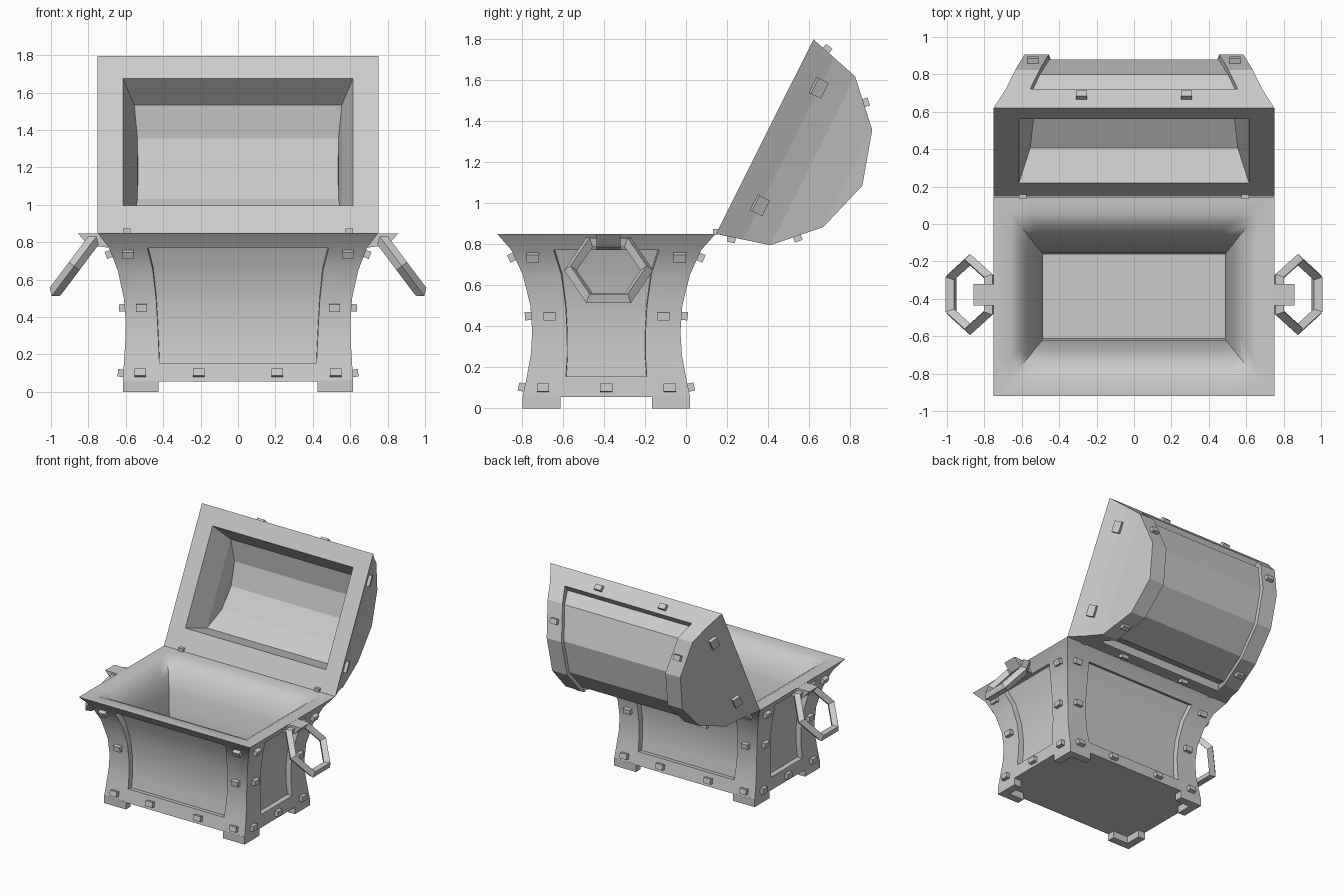
import bpy, bmesh
from math import radians
from mathutils import Vector, Matrix

if "Cube" in bpy.data.objects:
    bpy.data.objects.remove(bpy.data.objects["Cube"])

CY = -0.388                      # y centre of the body
# outer body profile: z, half width, half depth, corner post width
OUT = [(.055, .615, .408, .19), (.155, .61, .387, .19), (.26, .603, .368, .178), (.37, .60, .361, .17),
       (.5, .61, .37, .172), (.65, .643, .407, .188), (.77, .69, .462, .205), (.85, .75, .532, .205)]
# inner body profile, from rounded rim down to floor
INN = [(.85, .66, .44, .1), (.825, .615, .385, .1), (.75, .56, .32, .1), (.65, .53, .28, .1),
       (.37, .49, .232, .1), (.12, .487, .225, .1)]


def finish(bm, name, smooth=False):
    bmesh.ops.recalc_face_normals(bm, faces=bm.faces)
    me = bpy.data.meshes.new(name)
    bm.to_mesh(me)
    bm.free()
    ob = bpy.data.objects.new(name, me)
    bpy.context.collection.objects.link(ob)
    if smooth:
        bpy.ops.object.select_all(action='DESELECT')
        ob.select_set(True)
        bpy.context.view_layer.objects.active = ob
        bpy.ops.object.shade_smooth_by_angle(angle=radians(40))
    return ob


def box(bm, c, size, rot=None):
    m = Matrix.Translation(c) @ (rot.to_4x4() if rot else Matrix.Identity(4)) @ Matrix.Diagonal((*size, 1))
    bmesh.ops.create_cube(bm, size=1, matrix=m)


def stud(bm, p, n, tangent, w=.06, h=.04, lift=.01):
    n, t = Vector(n).normalized(), Vector(tangent).normalized()
    rot = Matrix((t, n.cross(t), n)).transposed()
    box(bm, Vector(p) + n * lift, (w, h, .04), rot)


# ---- body: flared tub with recessed panels ----
bm = bmesh.new()


def ring(z, hx, hy, post):
    a, b = hx - post, hy - post
    pts = [(-hx, -hy), (-a, -hy), (a, -hy), (hx, -hy), (hx, -b), (hx, b),
           (hx, hy), (a, hy), (-a, hy), (-hx, hy), (-hx, b), (-hx, -b)]
    return [bm.verts.new((x, y + CY, z)) for x, y in pts]


rings = [ring(*r) for r in OUT + INN]
panels = []
for k in range(len(rings) - 1):
    for i in range(12):
        j = (i + 1) % 12
        f = bm.faces.new((rings[k][i], rings[k][j], rings[k + 1][j], rings[k + 1][i]))
        if i % 3 == 1 and 1 <= k <= 5:
            panels.append(f)
bm.faces.new(rings[0])
bm.faces.new(rings[-1])
bmesh.ops.recalc_face_normals(bm, faces=bm.faces)
bmesh.ops.inset_region(bm, faces=panels, thickness=.002, depth=-.042, use_even_offset=True)
finish(bm, "chest_body", True)

# ---- feet: L-shaped corners ----
bm = bmesh.new()
for sx in (-1, 1):
    for sy in (-1, 1):
        box(bm, (sx * .52, CY + sy * .378, .03), (.19, .06, .06))
        box(bm, (sx * .585, CY + sy * .315, .03), (.06, .185, .06))
finish(bm, "corner_feet")

# ---- lid: half barrel with tapered ends, opened about the hinge ----
HINGE, U, N = Vector((0, .146, .849)), Vector((0, .448, .894)), Vector((0, .894, -.448))


def lid_pt(x, t, d):
    return HINGE + U * t + N * d + Vector((x, 0, 0))


half = [(0, 0, .75), (.035, .131, .685), (.07, .262, .635), (.265, .453, .585), (.53, .532, .57)]
outer = half + [(1.06 - t, d, x) for t, d, x in half[-2::-1]]
half_in = [(.165, 0, .615), (.2, .19, .555), (.35, .29, .537), (.53, .33, .535)]
inner = half_in + [(1.06 - t, d, x) for t, d, x in half_in[-2:0:-1]] + [(.925, 0, .615)]

bm = bmesh.new()
rows = [[bm.verts.new(lid_pt(x, t, d)) for x in (-hx, .13 - hx, hx - .13, hx)] for t, d, hx in outer]
inrows = [[bm.verts.new(lid_pt(x, t, d)) for x in (-hx, hx)] for t, d, hx in inner]
panels = []
for rs in (rows, inrows):
    n = len(rs)
    for k in range(n - 1):
        for i in range(len(rs[0]) - 1):
            f = bm.faces.new((rs[k][i], rs[k][i + 1], rs[k + 1][i + 1], rs[k + 1][i]))
            if rs is rows and i == 1 and 1 <= k <= 6:
                panels.append(f)
    for e in (0, -1):            # end caps in strips
        for i in range(n // 2):
            q = [rs[i][e], rs[i + 1][e], rs[n - 2 - i][e], rs[n - 1 - i][e]]
            bm.faces.new(list(dict.fromkeys(q)))
for e in (0, -1):                # flat rim
    bm.faces.new(rows[e] + [inrows[e][1], inrows[e][0]])
    bm.faces.new((rows[0][e], rows[-1][e], inrows[-1][e], inrows[0][e]))
bmesh.ops.recalc_face_normals(bm, faces=bm.faces)
bmesh.ops.inset_region(bm, faces=panels, thickness=.002, depth=-.028, use_even_offset=True)
for v in {v for f in panels for v in f.verts}:      # deeper step along the rim band
    if (v.co - HINGE).dot(N) < .18:
        v.co += U * (.025 if (v.co - HINGE).dot(U) < .5 else -.025)
finish(bm, "chest_lid")


# ---- studs on the body ----
def body_at(z):
    for (z0, x0, y0, _), (z1, x1, y1, _) in zip(OUT, OUT[1:]):
        if z <= z1:
            f = (z - z0) / (z1 - z0)
            return x0 + f * (x1 - x0), y0 + f * (y1 - y0), (x1 - x0) / (z1 - z0), (y1 - y0) / (z1 - z0)


bm = bmesh.new()
for z in (.1, .45, .74):
    hx, hy, kx, ky = body_at(z)
    for s in (-1, 1):
        for x in [-hx + .09, hx - .09] + ([-.21, .21] if z < .2 else []):
            stud(bm, (x, CY + s * hy, z), (0, s, -ky), (1, 0, 0))
        for y in [-hy + .09, hy - .09] + ([0] if z < .2 else []):
            stud(bm, (s * hx, CY + y, z), (s, 0, -kx), (0, 1, 0))
finish(bm, "body_studs")

# ---- studs on the lid (facet start, facet end, x, fraction) and small hinge knuckles ----
bm = bmesh.new()
for i0, i1, x, f in ((0, 2, .28, .29), (2, 3, .54, .5), (5, 6, .54, .5), (6, 8, .28, .7)):
    (t0, d0, _), (t1, d1, _) = outer[i0], outer[i1]
    tt, dd = t1 - t0, d1 - d0
    for s in (-1, 1):
        stud(bm, lid_pt(s * x, t0 + f * tt, d0 + f * dd), N * tt - U * dd, (1, 0, 0), lift=.006)
for s in (-1, 1):
    for t in (.22, .86):
        stud(bm, lid_pt(s * .69, t, .125), Vector((s, 0, 0)) + N * .45, U, .085, .06, .003)
    box(bm, (s * .595, .15, .86), (.04, .035, .028))
finish(bm, "lid_studs")

# ---- handles: wedge bracket and hexagonal ring on both ends ----
for s, side in ((-1, "left"), (1, "right")):
    bm = bmesh.new()
    prof = [(.69, .848), (.858, .848), (.80, .785), (.685, .77)]
    a, b = [[bm.verts.new((s * x, y, z)) for x, z in prof] for y in (-.435, -.32)]
    bm.faces.new(a)
    bm.faces.new(b)
    for i in range(4):
        j = (i + 1) % 4
        bm.faces.new((a[i], a[j], b[j], b[i]))
    finish(bm, side + "_handle_bracket")
    bpy.ops.mesh.primitive_torus_add(major_segments=6, minor_segments=4, major_radius=.186, minor_radius=.031)
    ob = bpy.context.object
    ob.name = side + "_handle_ring"
    ax, ay = Vector((0, 1, 0)), Vector((s * .6, 0, -.8))
    rot = Matrix((ax, ay, ax.cross(ay))).transposed().to_4x4()
    ob.matrix_world = Matrix.Translation((s * .876, -.377, .672)) @ rot @ Matrix.Diagonal((1, 1.06, 1.15, 1))
